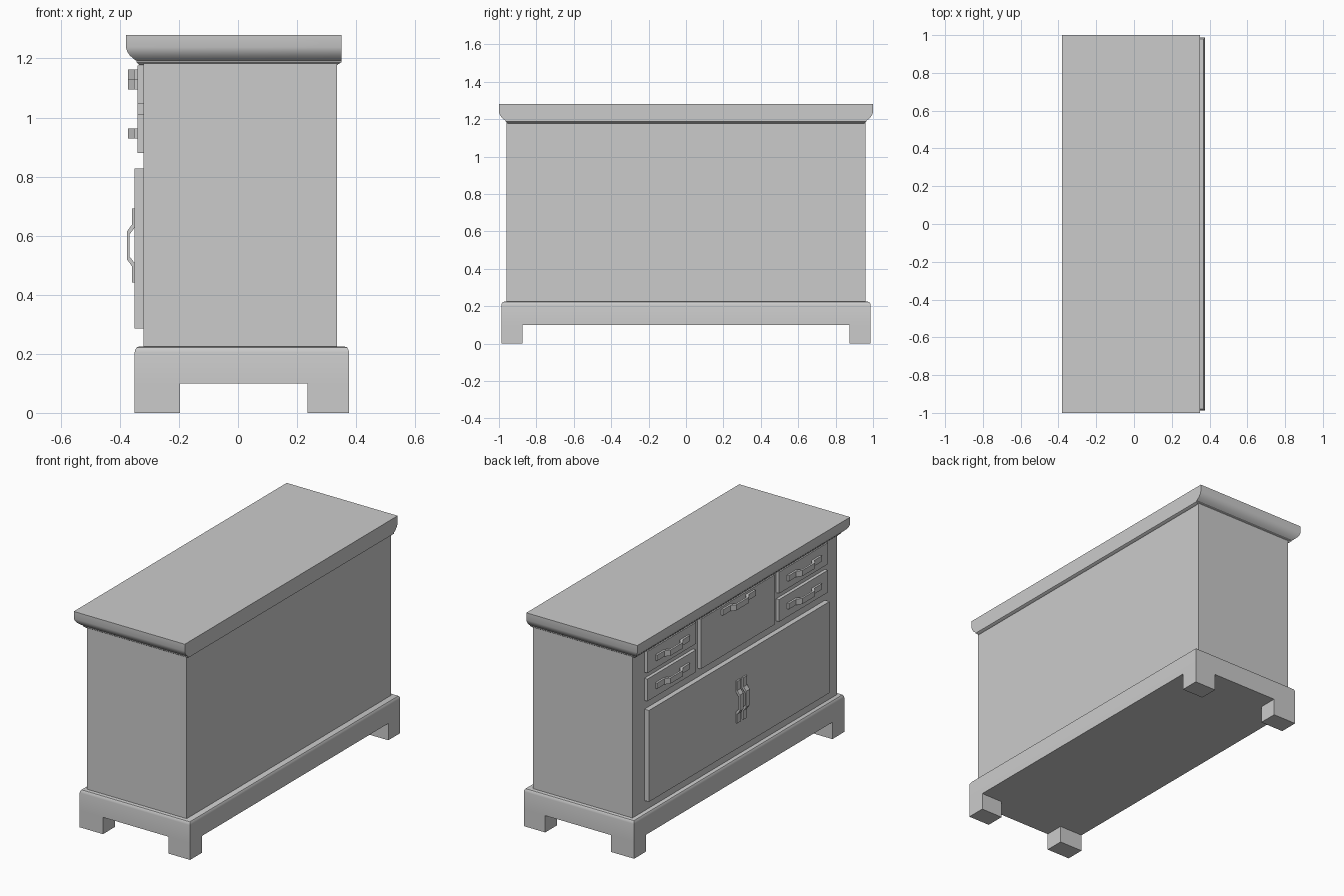
import bpy, bmesh

if "Cube" in bpy.data.objects:
    bpy.data.objects.remove(bpy.data.objects["Cube"])


def finish(name, bm, smooth=False):
    bmesh.ops.recalc_face_normals(bm, faces=bm.faces[:])
    me = bpy.data.meshes.new(name)
    bm.to_mesh(me)
    bm.free()
    ob = bpy.data.objects.new(name, me)
    bpy.context.collection.objects.link(ob)
    if smooth:
        bpy.ops.object.select_all(action='DESELECT')
        ob.select_set(True)
        bpy.context.view_layer.objects.active = ob
        bpy.ops.object.shade_smooth_by_angle(angle=0.6)
    return ob


def loft(name, rings, smooth=False):
    """Stack of rectangles: (xmin, xmax, ymin, ymax, z)."""
    bm = bmesh.new()
    loops = [[bm.verts.new(p) for p in ((a, c, z), (b, c, z), (b, d, z), (a, d, z))]
             for a, b, c, d, z in rings]
    for lo, hi in zip(loops, loops[1:]):
        for i in range(4):
            j = (i + 1) % 4
            bm.faces.new((lo[i], lo[j], hi[j], hi[i]))
    bm.faces.new(loops[0])
    bm.faces.new(loops[-1])
    return finish(name, bm, smooth)


def box(name, x0, x1, y0, y1, z0, z1):
    return loft(name, [(x0, x1, y0, y1, z0), (x0, x1, y0, y1, z1)])


def handle(name, x, y, z, half, width, depth, upright=False):
    """Flat strap handle: two mounting pads and a raised bridge, facing -x."""
    outer = [(1, 0), (1, .36), (.56, .36), (.38, 1)]
    inner = [(.30, .66), (.48, 0)]
    prof = outer + [(-u, v) for u, v in reversed(outer)] \
        + [(-u, v) for u, v in reversed(inner)] + inner
    bm = bmesh.new()
    sides = []
    for w in (-width / 2, width / 2):
        sides.append([bm.verts.new((x - v * depth,
                                    y + (w if upright else u * half),
                                    z + (u * half if upright else w)))
                      for u, v in prof])
    n = len(prof)
    for s in sides:
        bm.faces.new(s)
    for i in range(n):
        j = (i + 1) % n
        bm.faces.new((sides[0][i], sides[0][j], sides[1][j], sides[1][i]))
    return finish(name, bm)


# carcass
box("cabinet_body", -.32, .335, -.96, .96, .20, 1.19)

# worktop with moulding on three sides and a plain back
top = [(.046, .015, 1.178), (.036, .0, 1.187), (.036, .0, 1.192), (.026, 0, 1.199),
       (.014, 0, 1.210), (.005, 0, 1.223), (0, 0, 1.238), (0, 0, 1.28)]
loft("worktop", [(-.38 + d, .35 - b, -1 + d, 1 - d, z) for d, b, z in top], True)

# plinth with rounded upper edge
plinth = [(0, .10), (0, .205), (.002, .214), (.007, .222), (.014, .224)]
loft("plinth", [(-.35 + d, .376 - d, -.987 + d, .987 - d, z) for d, z in plinth], True)

# corner feet
for s, side in ((-1, "left"), (1, "right")):
    y0, y1 = sorted((s * .875, s * .987))
    box("front_foot_" + side, -.35, -.197, y0, y1, 0, .10)
    box("back_foot_" + side, .235, .376, y0, y1, 0, .10)

# cupboard doors and their upright handles
for s, side in ((-1, "left"), (1, "right")):
    y0, y1 = sorted((0, s * .848))
    box("door_" + side, -.35, -.32, y0, y1, .285, .828)
    handle("door_handle_" + side, -.35, s * .03 - .015, .567, .125, .034, .026, True)

# central deep drawer
box("centre_drawer", -.34, -.32, -.347, .347, .88, 1.176)
handle("centre_drawer_handle", -.34, 0, 1.145, .155, .034, .033)

# small drawers either side
for s, side in ((-1, "left"), (1, "right")):
    y0, y1 = sorted((s * .39, s * .848))
    for z0, z1, zh, row in ((1.048, 1.176, 1.112, "upper"), (.88, 1.012, .946, "lower")):
        box(f"{row}_drawer_{side}", -.34, -.32, y0, y1, z0, z1)
        handle(f"{row}_drawer_handle_{side}", -.34, s * .619, zh, .155, .034, .033)
